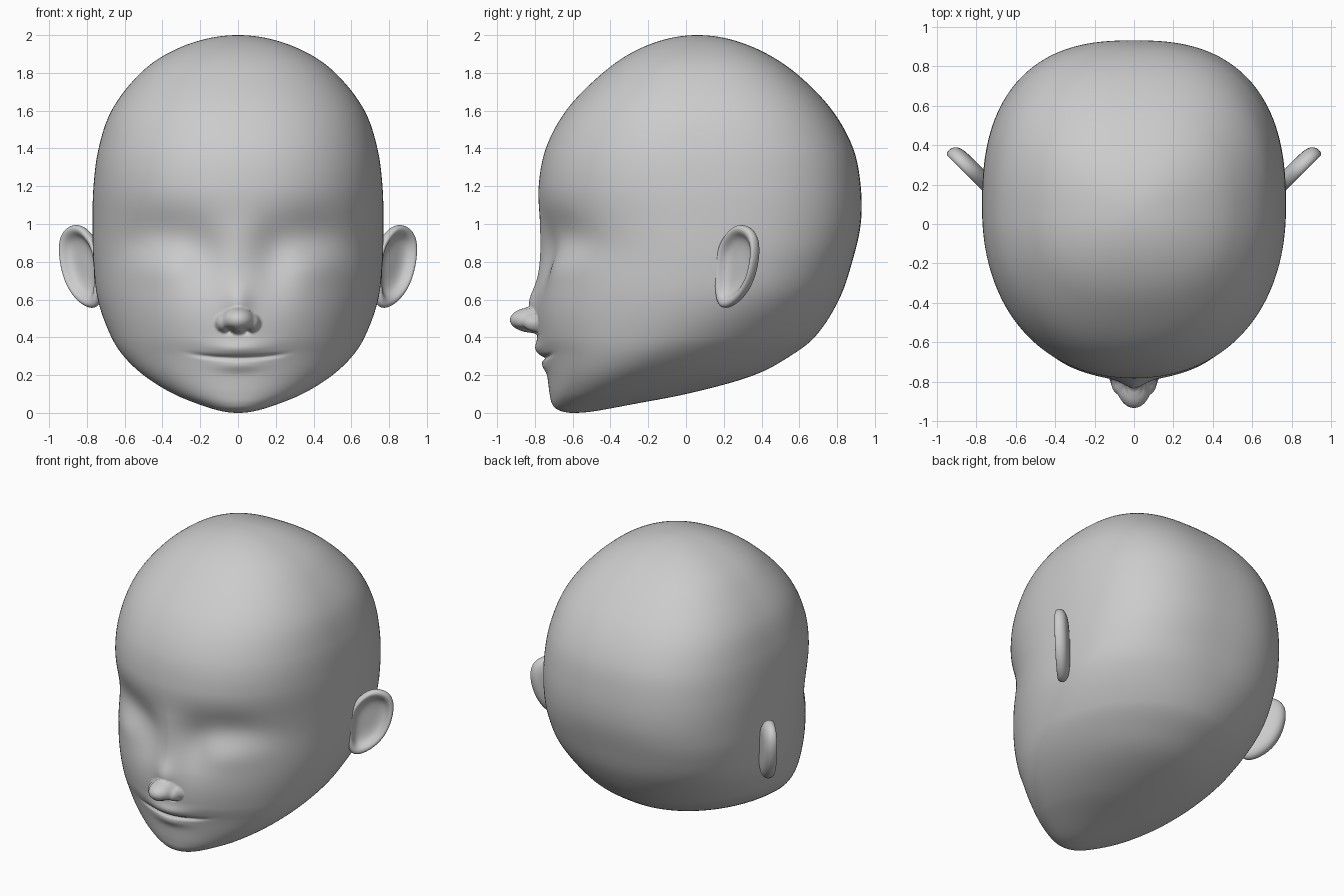
import bpy, bmesh, math
from math import sin, cos, pi, exp, sqrt

if "Cube" in bpy.data.objects:
    bpy.data.objects.remove(bpy.data.objects["Cube"])

# Head sections: height, half width, front y, back y, y of widest point
SECTIONS = [
    (0.00, 0.00, -0.60, -0.60, -0.60), (0.02, 0.13, -0.685, -0.42, -0.57),
    (0.05, 0.22, -0.71, -0.26, -0.52), (0.10, 0.34, -0.722, 0.00, -0.44),
    (0.20, 0.50, -0.735, 0.36, -0.30), (0.30, 0.605, -0.755, 0.55, -0.17),
    (0.40, 0.67, -0.785, 0.68, -0.06), (0.60, 0.742, -0.795, 0.81, 0.06),
    (0.80, 0.765, -0.78, 0.88, 0.08), (1.00, 0.77, -0.775, 0.925, 0.08),
    (1.20, 0.765, -0.78, 0.925, 0.07), (1.40, 0.738, -0.742, 0.885, 0.06),
    (1.60, 0.67, -0.635, 0.775, 0.06), (1.80, 0.515, -0.44, 0.58, 0.06),
    (1.90, 0.378, -0.30, 0.43, 0.06), (2.00, 0.00, 0.06, 0.06, 0.06)]
KEYS = [math.acos(1 - s[0]) for s in SECTIONS]


def section(v):
    """Smooth interpolation of the section table."""
    i = max(k for k in range(len(KEYS) - 1) if KEYS[k] <= v + 1e-9)
    h = KEYS[i + 1] - KEYS[i]
    t = (v - KEYS[i]) / h

    def slope(k, c):
        a, b = max(k - 1, 0), min(k + 1, len(KEYS) - 1)
        return (SECTIONS[b][c] - SECTIONS[a][c]) / (KEYS[b] - KEYS[a])
    out = []
    for c in range(1, 5):
        p, q = SECTIONS[i][c], SECTIONS[i + 1][c]
        out.append(p * (1 + 2 * t) * (1 - t) ** 2 + q * t * t * (3 - 2 * t)
                   + h * (slope(i, c) * t * (1 - t) ** 2 - slope(i + 1, c) * t * t * (1 - t)))
    return out


def smoothstep(z, a, b):
    t = min(1, max(0, (z - a) / (b - a)))
    return t * t * (3 - 2 * t)


def bump(x, z, cx, cz, sx, sz):
    return exp(-((x - cx) / sx) ** 2 - ((z - cz) / sz) ** 2)


def face_relief(x, z):
    """Forward (-) and backward (+) sculpting of the face."""
    x = abs(x)
    brow = 0.93 - 0.5 * (x - 0.38) ** 2
    d = 0.045 * bump(x, z, 0.37, brow, 0.24, 0.13)        # eye socket
    d += 0.035 * bump(x, z, 0.18, 0.80, 0.11, 0.18)       # inner eye corner
    d -= 0.018 * bump(x, z, 0.42, 0.77, 0.17, 0.10)       # closed lid
    d -= 0.018 * bump(x, z, 0.42, 0.56, 0.24, 0.18)       # cheek
    d -= 0.035 * bump(x, z, 0, 0.58, 0.065, 0.09)         # nose bridge
    line = 0.290 + 0.35 * x * x
    d -= 0.030 * bump(x, z, 0, line + 0.045, 0.15, 0.042)  # upper lip
    d -= 0.016 * bump(x, z, 0, line - 0.040, 0.12, 0.032)  # lower lip
    d += 0.020 * exp(-(x / 0.22) ** 4) * exp(-((z - line) / 0.011) ** 2)  # mouth line
    return d


# Nose balls: centre x, y, z and radii x, y, z
NOSE = [(0, -0.81, 0.492, 0.088, 0.122, 0.068), (0.07, -0.79, 0.478, 0.048, 0.075, 0.050)]


def add_nose(x, y, z):
    x = abs(x)
    for cx, cy, cz, rx, ry, rz in NOSE:
        r2 = ((x - cx) / rx) ** 2 + ((z - cz) / rz) ** 2
        ball = cy - ry * sqrt(1 - r2) if r2 < 1 else cy + (r2 - 1) * 0.12
        k = 0.025
        h = max(k - abs(y - ball), 0) / k
        y = min(y, ball) - h * h * k / 4
    return y + 0.045 * bump(x, z, 0.042, 0.437, 0.020, 0.014)  # nostril


def loft(name, rings, first, last):
    """Skin closed rings and close both ends on a point."""
    bm = bmesh.new()
    a, b = bm.verts.new(first), bm.verts.new(last)
    rows = [[bm.verts.new(p) for p in r] for r in rings]
    n = len(rows[0])
    for j in range(n):
        k = (j + 1) % n
        bm.faces.new((a, rows[0][k], rows[0][j]))
        bm.faces.new((b, rows[-1][j], rows[-1][k]))
        for r, s in zip(rows, rows[1:]):
            bm.faces.new((r[j], r[k], s[k], s[j]))
    bmesh.ops.recalc_face_normals(bm, faces=bm.faces[:])
    for f in bm.faces:
        f.smooth = True
    me = bpy.data.meshes.new(name)
    bm.to_mesh(me)
    bm.free()
    ob = bpy.data.objects.new(name, me)
    bpy.context.collection.objects.link(ob)
    return ob


# Head, with points packed closer together on the face
ROWS, COLS = 300, 220
rings = []
for i in range(1, ROWS):
    v = pi * i / ROWS
    z = 1 - cos(v)
    w, yf, yb, yc = section(v)
    front = 2 / (2.0 + 0.2 * smoothstep(z, 0.8, 1.3))
    back = 2 / (1.95 + 0.6 * smoothstep(z, 0.3, 0.9))
    ring = []
    for j in range(COLS):
        u = 2 * pi * j / COLS
        t = u - 0.6 * sin(u)
        s, c = sin(t), cos(t)
        e = front if c > 0 else back
        x = w * math.copysign(abs(s) ** e, s)
        if c > 0:
            y = yc - (yc - yf) * c ** e
            y += face_relief(x, z) * min(1, c * 2.5)
            if abs(x) < 0.2 and 0.3 < z < 0.7:
                y = add_nose(x, y, z)
        else:
            y = yc + (yb - yc) * abs(c) ** e
        ring.append((x, y, z))
    rings.append(ring)
loft("head", rings, (0, -0.60, 0), (0, 0.06, 2))

# Ears: outline (outward, height) and rim profile (scale, offset)
OUTLINE = [(-0.06, 0.57), (0.0, 0.55), (0.07, 0.575), (0.145, 0.63), (0.205, 0.72),
           (0.24, 0.85), (0.225, 0.95), (0.155, 0.995), (0.08, 0.995),
           (0.02, 0.955), (-0.05, 0.88), (-0.07, 0.72)]
RIM = [(0.45, -0.050), (0.80, -0.045), (0.99, -0.020), (1.02, 0.012), (0.95, 0.036),
       (0.80, 0.030), (0.68, -0.006), (0.4, -0.018)]


def ear_point(side, u, z, h):
    return (side * (0.77 + 0.70 * u + 0.7 * h), 0.215 + 0.70 * u - 0.7 * h, z)


for side, name in ((1, "ear_left"), (-1, "ear_right")):
    cu, cz = 0.08, 0.79
    ear_rings = [[ear_point(side, cu + (u - cu) * s, cz + (z - cz) * s, h)
                  for u, z in OUTLINE] for s, h in RIM]
    ear = loft(name, ear_rings, ear_point(side, cu, cz, -0.050),
               ear_point(side, cu, cz, -0.018))
    mod = ear.modifiers.new("smooth", 'SUBSURF')
    mod.levels = mod.render_levels = 2
